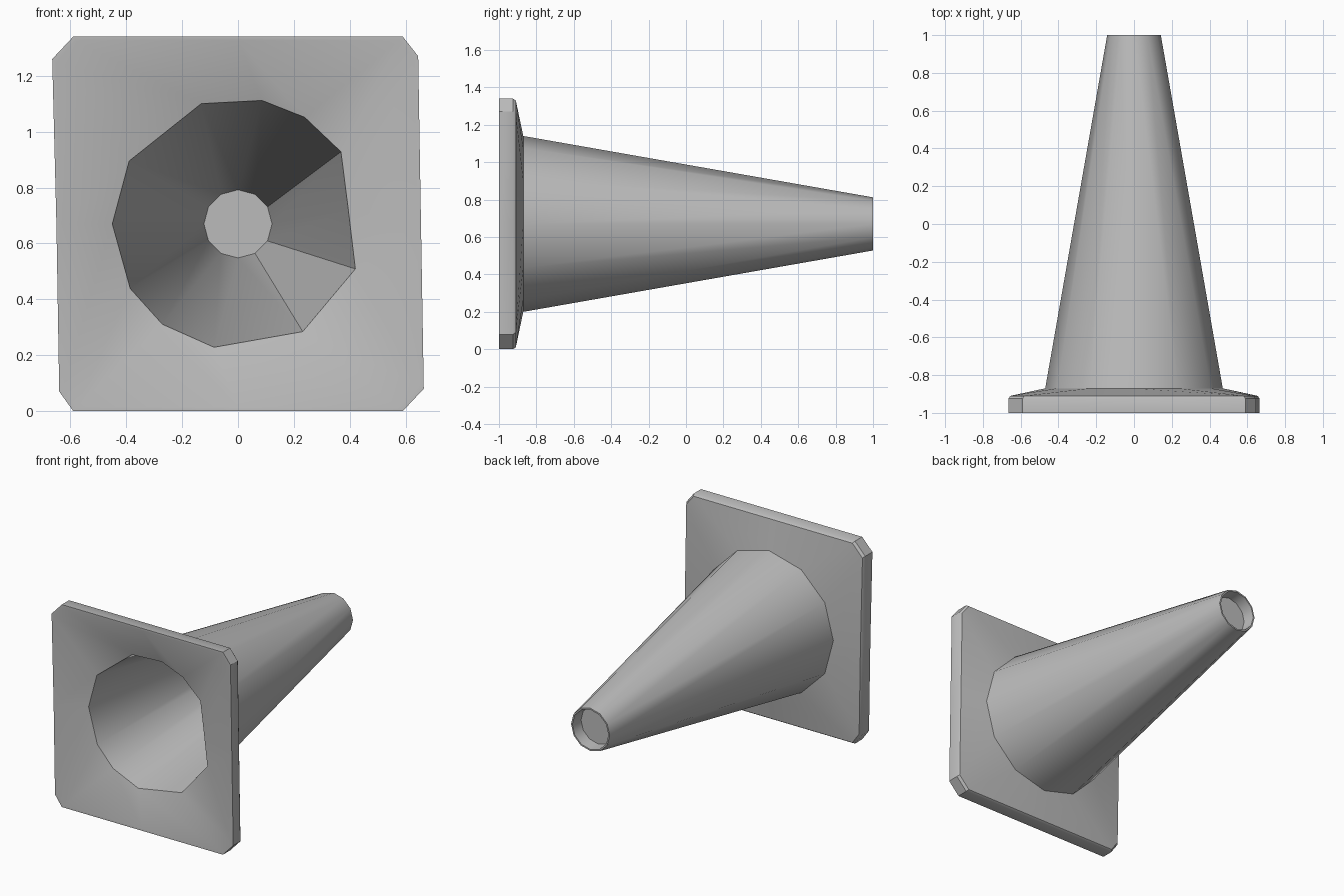
import bpy
import bmesh
from math import sin, cos, radians

default = bpy.data.objects.get("Cube")
if default:
    bpy.data.objects.remove(default, do_unlink=True)

AXIS_Z = 0.67
SIDES = 12

grey = bpy.data.materials.new("plain_grey")
grey.use_nodes = True
grey.diffuse_color = (0.5, 0.5, 0.5, 1)
grey.node_tree.nodes["Principled BSDF"].inputs["Base Color"].default_value = (0.5, 0.5, 0.5, 1)


def circle(y, r, angles=range(0, 360, 30)):
    return [(r * cos(radians(a)), y, AXIS_Z + r * sin(radians(a))) for a in angles]


def plate(y, inset=0.0):
    """Square with cut corners and mid-side points, slightly out of true."""
    outline = [(.655, .67), (.645, 1.27), (.59, 1.34), (0, 1.34), (-.59, 1.34), (-.665, 1.26),
               (-.65, .67), (-.64, .07), (-.59, 0), (0, 0), (.59, 0), (.665, .08)]
    s = 1 - inset
    return [(x * s, y, AXIS_Z + (z - AXIS_Z) * s) for x, z in outline]


# Uneven mouth where the hollow meets the dished underside
mouth = circle(-0.92, 0.45, (7, 35, 58, 79, 107, 150, 180, 211, 233, 259, 301, 339))
mouth[0] = (0.395, -0.92, AXIS_Z + 0.05)

# Rings run from the inside of the hollow, round the base, to the recessed tip
rings = [
    circle(0.90, 0.122),
    mouth,
    plate(-1.0, 0.02),
    plate(-1.0),
    plate(-0.925),
    plate(-0.91, 0.015),
    circle(-0.87, 0.47),
    circle(1.0, 0.142),
    circle(1.0, 0.132),
    circle(0.92, 0.125),
]

bm = bmesh.new()
loops = [[bm.verts.new(p) for p in ring] for ring in rings]
for a, b in zip(loops, loops[1:]):
    for i in range(SIDES):
        j = (i + 1) % SIDES
        bm.faces.new((a[i], a[j], b[j], b[i]))
bm.faces.new(loops[0])
bm.faces.new(loops[-1])
bmesh.ops.recalc_face_normals(bm, faces=bm.faces)

mesh = bpy.data.meshes.new("traffic_cone")
bm.to_mesh(mesh)
bm.free()
mesh.materials.append(grey)
cone = bpy.data.objects.new("traffic_cone", mesh)
bpy.context.collection.objects.link(cone)

# Smooth cone walls, crisp plate edges
bpy.context.view_layer.objects.active = cone
cone.select_set(True)
bpy.ops.object.shade_smooth_by_angle(angle=radians(35))
